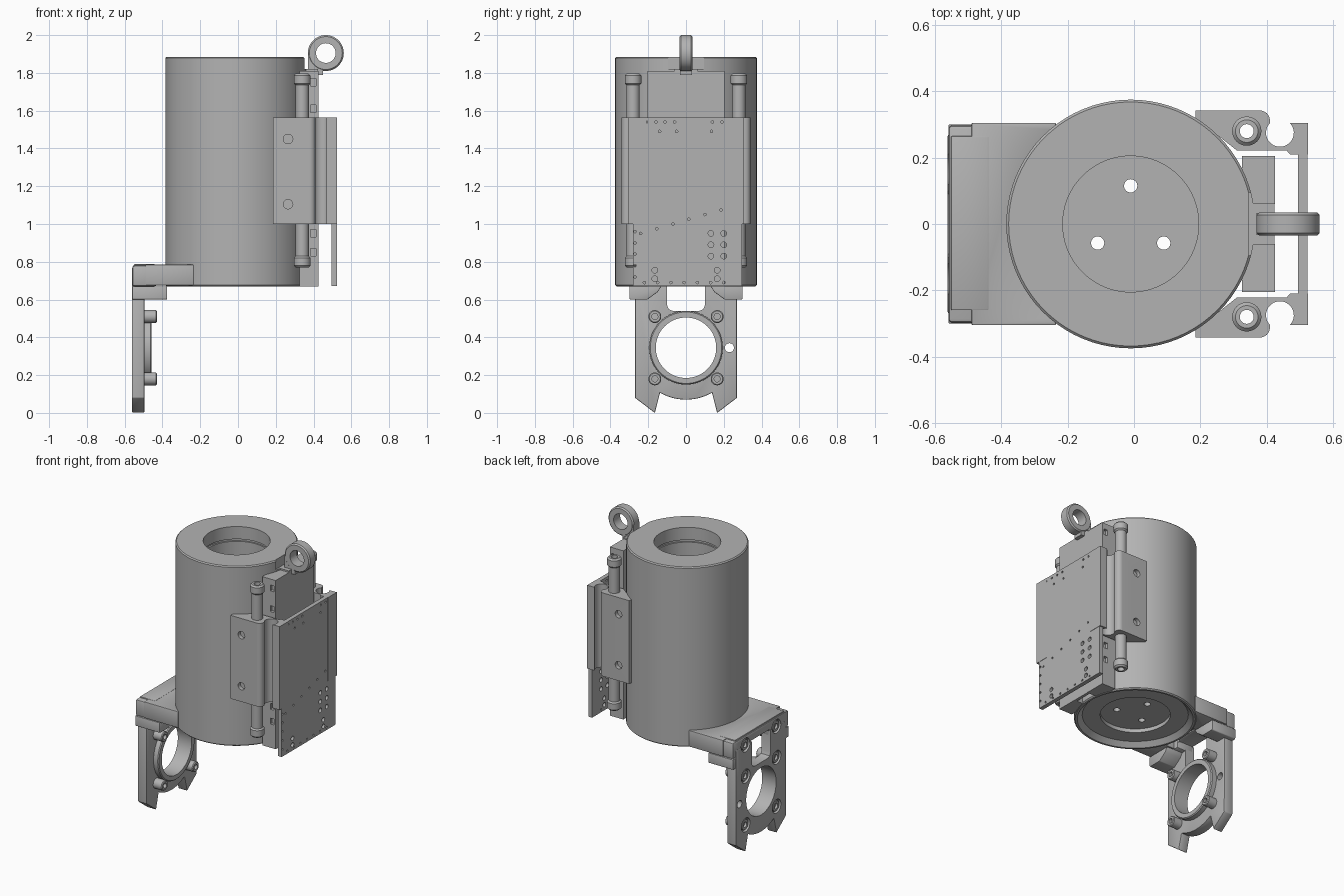
import bpy, bmesh, math
from mathutils import Matrix, Vector

if "Cube" in bpy.data.objects:
    bpy.data.objects.remove(bpy.data.objects["Cube"])

grey = bpy.data.materials.new("satin_grey")
grey.use_nodes = True
COLOUR = (0.45, 0.45, 0.45, 1)
grey.diffuse_color = COLOUR
grey.node_tree.nodes["Principled BSDF"].inputs["Base Color"].default_value = COLOUR

# Axis matrices turn local z into the wanted direction
TURN = {"x": Matrix.Rotation(math.pi / 2, 4, "Y"),
        "y": Matrix.Rotation(math.pi / 2, 4, "X"),
        "z": Matrix.Identity(4)}


def finish(name, bm):
    bmesh.ops.recalc_face_normals(bm, faces=bm.faces)
    mesh = bpy.data.meshes.new(name)
    bm.to_mesh(mesh)
    bm.free()
    mesh.materials.append(grey)
    ob = bpy.data.objects.new(name, mesh)
    bpy.context.collection.objects.link(ob)
    return ob


def activate(ob):
    bpy.ops.object.select_all(action="DESELECT")
    ob.select_set(True)
    bpy.context.view_layer.objects.active = ob


def bevel(ob, width=0.006):
    activate(ob)
    mod = ob.modifiers.new("edge", "BEVEL")
    mod.width, mod.segments, mod.limit_method = width, 2, "ANGLE"
    bpy.ops.object.modifier_apply(modifier="edge")
    return ob


def cut(ob, *cutters):
    for c in cutters:
        activate(ob)
        mod = ob.modifiers.new("cut", "BOOLEAN")
        mod.operation, mod.solver, mod.object = "DIFFERENCE", "EXACT", c
        bpy.ops.object.modifier_apply(modifier="cut")
        bpy.data.objects.remove(c)
    return ob


def box(name, x, y, z):
    bm = bmesh.new()
    spans = [sorted(s) for s in (x, y, z)]
    bmesh.ops.create_cube(bm, size=1)
    for v in bm.verts:
        v.co = Vector([s[0] if c < 0 else s[1] for c, s in zip(v.co, spans)])
    return finish(name, bm)


def rods(name, axis, centres, r, length, sides=32):
    """One object of equal rods, each given by its middle point."""
    bm = bmesh.new()
    for c in centres:
        bmesh.ops.create_cone(bm, cap_ends=True, segments=sides, radius1=r, radius2=r,
                              depth=length, matrix=Matrix.Translation(c) @ TURN[axis])
    return finish(name, bm)


def lathe(name, profile, centre=(0, 0, 0), axis="z", steps=64):
    """Revolve a closed (radius, height) profile."""
    bm = bmesh.new()
    vs = [bm.verts.new((r, 0, h)) for r, h in profile]
    edges = [bm.edges.new((vs[i - 1], vs[i])) for i in range(len(vs))
             if profile[i - 1][0] + profile[i][0] > 0]
    bmesh.ops.spin(bm, geom=vs + edges, cent=(0, 0, 0), axis=(0, 0, 1),
                   angle=math.tau, steps=steps, use_duplicate=False)
    bmesh.ops.remove_doubles(bm, verts=bm.verts, dist=1e-5)
    bm.transform(Matrix.Translation(centre) @ TURN[axis])
    return finish(name, bm)


def ring(name, centre, axis, inner, outer, half, soft=0.006):
    return lathe(name, [(inner, -half), (outer - soft, -half), (outer, soft - half),
                        (outer, half - soft), (outer - soft, half), (inner, half)], centre, axis)


def prism(name, pts, lo, hi, place):
    """Extrude an outline; place maps (u, v, w) to a point."""
    bm = bmesh.new()
    face = bm.faces.new([bm.verts.new(place(u, v, lo)) for u, v in pts])
    out = bmesh.ops.extrude_face_region(bm, geom=[face])["geom"]
    shift = Vector(place(0, 0, hi)) - Vector(place(0, 0, lo))
    bmesh.ops.translate(bm, vec=shift, verts=[g for g in out if isinstance(g, bmesh.types.BMVert)])
    return finish(name, bm)


def arc(cx, cy, r, a0, a1, n=12):
    return [(cx + r * math.cos(math.radians(a0 + (a1 - a0) * i / n)),
             cy + r * math.sin(math.radians(a0 + (a1 - a0) * i / n))) for i in range(n + 1)]


# Main drum with a deep bore, a groove in it and a stepped underside
MID = -0.01
drum = lathe("drum", [(0, 0.75), (0.205, 0.75), (0.205, 1.785), (0.215, 1.785), (0.215, 1.8),
                      (0.205, 1.8), (0.205, 1.885), (0.368, 1.885), (0.375, 1.878),
                      (0.375, 0.677), (0.368, 0.67), (0.355, 0.67), (0.325, 0.7),
                      (0.215, 0.7), (0.215, 0.725), (0, 0.725)], (MID, 0, 0), steps=80)
cut(drum,
    rods("floor_holes", "z", [(MID + 0.115 * math.cos(a), 0.115 * math.sin(a), 0.74)
         for a in (math.radians(90 + 120 * i) for i in range(3))], 0.02, 0.1),
    box("rim_notch", (0.345, 0.5), (-0.095, 0.095), (1.82, 1.95)))

# Foot arm, shaped to the drum
arm = box("foot_arm", (-0.49, -0.235), (-0.305, 0.305), (0.675, 0.785))
cut(arm, rods("drum_space", "z", [(MID, 0, 0.7)], 0.37, 0.5, 80),
    box("arm_channel", (-0.6, -0.2), (-0.13, 0.13), (0.6, 0.73)))
bevel(arm, 0.004)
cap = box("foot_cap", (-0.56, -0.43), (-0.298, 0.298), (0.67, 0.78))
cut(cap, box("cap_channel", (-0.7, -0.3), (-0.1, 0.1), (0.6, 0.72)))
bevel(cap, 0.012)
bevel(box("foot_cap_panel", (-0.552, -0.438), (-0.26, 0.265), (0.77, 0.787)), 0.004)

# Foot flanges
for s in (1, -1):
    bevel(prism("foot_flange", [(0.3, 0.67), (0.3, 0.605), (0.295, 0.6), (0.205, 0.6),
                                (0.15, 0.64), (0.13, 0.67)],
                -0.56, -0.375, lambda u, v, w, s=s: (w, s * u, v)), 0.004)

# Upright foot plate with ring opening, window and pointed toes
EYE = 0.345
outline = ([(-0.27, 0.72), (-0.27, 0.08), (-0.165, 0.0)]
           + arc(0, EYE, 0.275, 240, 300) + [(0.165, 0.0), (0.27, 0.08), (0.27, 0.72)])
plate = prism("foot_plate", outline, -0.562, -0.495, lambda u, v, w: (w, u, v))
bevel(plate, 0.005)
bolts = [(y, z) for y in (-0.165, 0.165) for z in (0.18, 0.51, 0.72)]
window = bevel(box("window", (-0.7, -0.4), (-0.1, 0.1), (0.54, 0.8)), 0.03)
cut(plate, rods("eye", "x", [(-0.53, 0, EYE)], 0.16, 0.3, 64), window,
    rods("side_hole", "x", [(-0.53, 0.23, EYE)], 0.024, 0.3),
    rods("bolt_pockets", "x", [(-0.562, y, z) for y, z in bolts], 0.046, 0.04))
cut(cap, rods("cap_pockets", "x", [(-0.562, y, 0.72) for y in (-0.165, 0.165)], 0.046, 0.04))
ring("foot_collar", (-0.48, 0, EYE), "x", 0.16, 0.195, 0.022)
for y, z in bolts:
    ring("bolt_head", (-0.545, y, z), "x", 0.018, 0.036, 0.012, 0.003)
    if z < 0.6:
        ring("foot_boss", (-0.465, y, z), "x", 0.016, 0.034, 0.035, 0.005)

# Spine rails against the drum
for s in (1, -1):
    rail = box("spine_rail", (0.325, 0.425), (s * 0.06, s * 0.205), (0.67, 1.81))
    cut(rail, rods("rail_drum_space", "z", [(MID, 0, 1.2)], 0.374, 3, 80))
    for z in (0.85, 0.95, 1.61, 1.75):
        cut(rail, box("rail_notch", (0.385, 0.412), (s * 0.185, s * 0.3), (z - 0.02, z + 0.02)))
box("spine_web", (0.405, 0.424), (-0.07, 0.07), (0.67, 1.79))

# Lifting eye
ring("lifting_eye", (0.465, 0, 1.905), "y", 0.052, 0.095, 0.035, 0.008)
foot = box("lifting_eye_foot", (0.37, 0.45), (-0.033, 0.033), (1.79, 1.905))
cut(foot, rods("eye_space", "y", [(0.465, 0, 1.905)], 0.07, 1))
box("lifting_eye_base", (0.36, 0.424), (-0.062, 0.062), (1.785, 1.82))

# Side clamps with hooked lips, and the tubes they hold
hook = ([(0.185, 0.342), (0.38, 0.342)] + arc(0.38, 0.312, 0.03, 80, 0, 5)
        + arc(0.44, 0.275, 0.042, 135, 405, 20)
        + [(0.475, 0.305), (0.525, 0.305), (0.525, 0.21), (0.47, 0.21), (0.46, 0.222),
           (0.31, 0.222), (0.185, 0.32)])
for s in (1, -1):
    clamp = prism("side_clamp", hook, 1.0, 1.563, lambda u, v, w, s=s: (u, s * v, w))
    cut(clamp, rods("tube_bore", "z", [(0.34, s * 0.28, 1.2)], 0.022, 2),
        rods("clamp_holes", "y", [(0.265, s * 0.342, z) for z in (1.105, 1.45)], 0.025, 0.05),
        rods("clamp_drum_space", "z", [(MID, 0, 1.2)], 0.37, 3, 80))
    ring("tube", (0.34, s * 0.28, 1.28), "z", 0.021, 0.035, 0.5)
    for z in (0.8, 1.765):
        ring("tube_end", (0.34, s * 0.28, z), "z", 0.021, 0.044, 0.031, 0.01)

# Circuit board with rows of small holes
board = box("board", (0.495, 0.523), (-0.28, 0.296), (0.672, 1.563))
cut(board,
    rods("large_holes", "x", [(0.52, y, z) for y in (0.132, 0.2) for z in (0.83, 0.89, 0.95)]
         + [(0.52, y, z) for y in (-0.165, 0.165) for z in (0.71, 0.755)], 0.015, 0.2, 16),
    rods("edge_holes", "x",
         [(0.52, -0.27, 0.72 + 0.06 * i) for i in range(14)]
         + [(0.52, 0.26, 1.3 + 0.06 * i) for i in range(4)]
         + [(0.52, -0.21 + 0.05 * i, 1.54) for i in range(4)]
         + [(0.52, 0.14 + 0.05 * i, 1.54) for i in range(3)]
         + [(0.52, -0.22 + 0.07 * i, 0.69) for i in range(7)]
         + [(0.52, -0.24 + 0.085 * i, 0.95 + 0.025 * i) for i in range(6)]
         + [(0.52, y, 1.49) for y in (-0.14, -0.05, 0.135, 0.235)], 0.007, 0.2, 8))

# Smooth round surfaces while keeping edges crisp
for ob in bpy.context.scene.objects:
    if ob.type == "MESH" and grey.name in ob.data.materials:
        activate(ob)
        bpy.ops.object.shade_smooth_by_angle(angle=math.radians(30))
